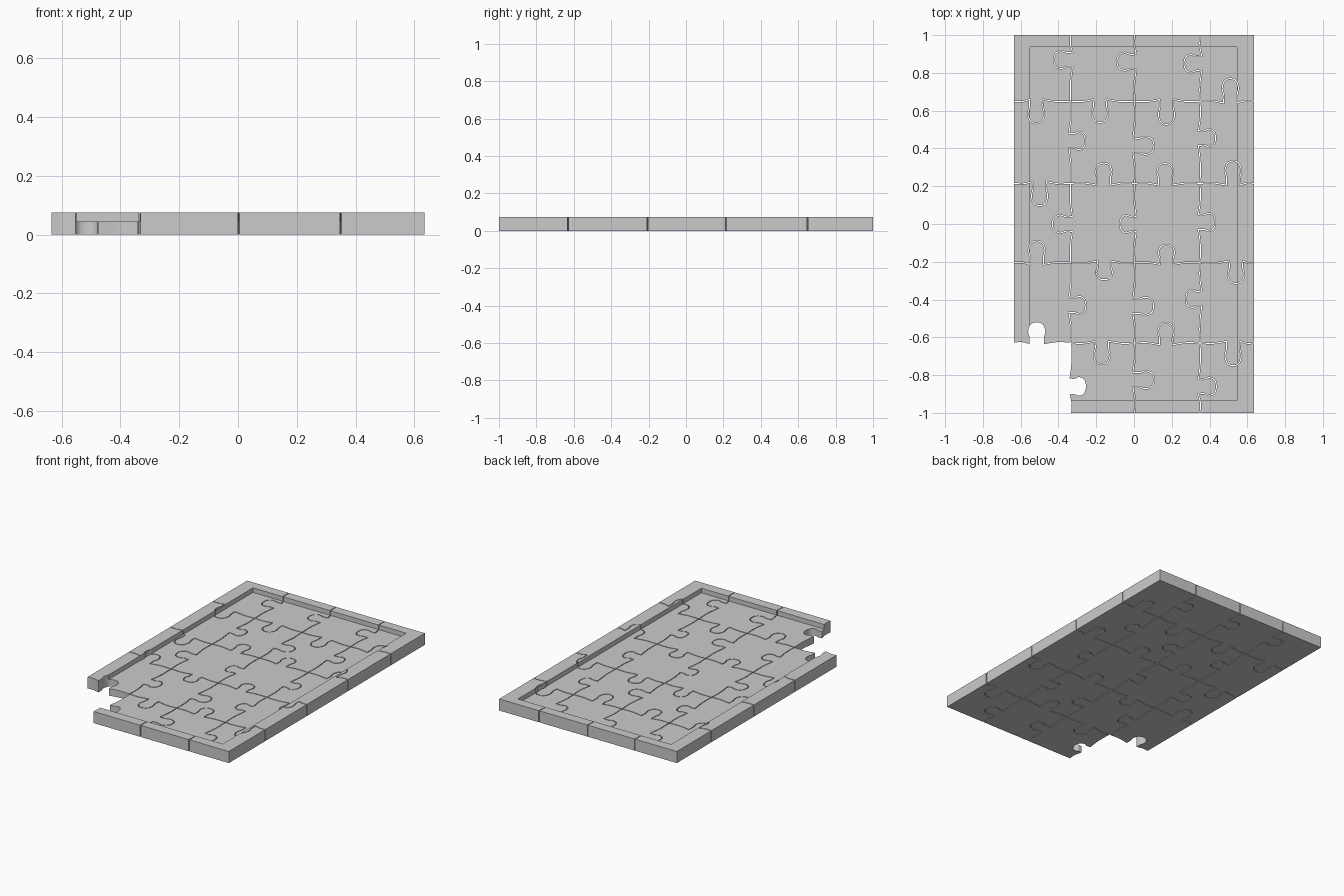
import bpy, bmesh
from mathutils import Vector
from mathutils.geometry import delaunay_2d_cdt

if "Cube" in bpy.data.objects:
    bpy.data.objects.remove(bpy.data.objects["Cube"])

RIM, FLOOR = 0.075, 0.045
GAP = 0.0025                      # half the gap between pieces
XS = [-0.635, -0.335, 0.003, 0.35, 0.635]
YS = [-1, -0.63, -0.205, 0.215, 0.65, 1]
# recess inside the raised rim
RECESS = [(-0.55, -0.935), (0.545, -0.935), (0.545, 0.938), (-0.55, 0.938)]

# knobs (centre along the cut, tip position across it)
V_KNOBS = [  # inner upright cuts, rows bottom to top
    [(-0.86, -0.257), (-0.43, -0.255), (0.0, -0.432), (0.44, -0.258), (0.87, -0.424)],
    [(-0.825, 0.107), (-0.435, 0.104), (0.0, -0.074), (0.415, 0.105), (0.86, -0.090)],
    [(-0.86, 0.436), (-0.395, 0.275), (0.01, 0.430), (0.455, 0.432), (0.85, 0.265)]]
H_KNOBS = [  # inner level cuts, columns left to right
    [(-0.515, -0.523), (-0.17, -0.742), (0.17, -0.523), (0.525, -0.75)],
    [(-0.515, -0.09), (-0.157, -0.295), (0.172, -0.11), (0.54, -0.315)],
    [(-0.5, 0.097), (-0.16, 0.322), (0.165, 0.32), (0.525, 0.333)],
    [(-0.518, 0.533), (-0.18, 0.537), (0.172, 0.527), (0.51, 0.77)]]


def smooth_curve(pts, steps=4):
    """Catmull-Rom curve through 2D points."""
    pts = [Vector(p) for p in pts]
    p = [2 * pts[0] - pts[1]] + pts + [2 * pts[-1] - pts[-2]]
    out = []
    for a, b, c, d in zip(p, p[1:], p[2:], p[3:]):
        for i in range(steps):
            t = i / steps
            out.append(0.5 * (2 * b + (c - a) * t + (2 * a - 5 * b + 4 * c - d) * t * t
                              + (3 * b - a - 3 * c + d) * t ** 3))
    return out + [pts[-1]]


def cut_line(lo, hi, base, knob, half):
    """Points (along, across) of one knobbed cut: run in, knob, run out."""
    c, tip = knob
    h = tip - base
    s = -0.009 if h > 0 else 0.009
    neck = half * 0.84
    a, b = (c - neck, base + s), (c + neck, base + s)
    side = [(-neck * 0.97, h * 0.25), (-half, h * 0.58), (-half * 0.7, h * 0.9)]
    prof = side + [(0, h)] + [(-x, y) for x, y in reversed(side)]
    run_in = smooth_curve([(lo, base), (lo + (a[0] - lo) * 0.5, base - s * 0.2), a])
    head = smooth_curve([a] + [(c + x, base + y) for x, y in prof] + [b])
    run_out = smooth_curve([b, (hi - (hi - b[0]) * 0.5, base - s * 0.2), (hi, base)])
    return run_in[:-1] + head + run_out[1:]


def level_cut(r, c):
    if r in (0, 5):
        return None
    return cut_line(XS[c], XS[c + 1], YS[r], H_KNOBS[r - 1][c], 0.043)


def upright_cut(c, r):
    if c in (0, 4):
        return None
    pts = cut_line(YS[r], YS[r + 1], XS[c], V_KNOBS[c - 1][r], 0.047)
    return [Vector((p.y, p.x)) for p in pts]


def inset(pts):
    """Shift a cut to its left with mitred corners, dropping both ends."""
    out = []
    for a, b, c in zip(pts, pts[1:], pts[2:]):
        u, v = (b - a).normalized(), (c - b).normalized()
        n = Vector((-u.y - v.y, u.x + v.x))
        out.append(b + n * GAP / (1 + u.dot(v)))
    return out


def outline(c, r):
    """Counter-clockwise outline of one piece."""
    x0 = XS[c] + GAP * (c > 0)
    x1 = XS[c + 1] - GAP * (c < 3)
    y0 = YS[r] + GAP * (r > 0)
    y1 = YS[r + 1] - GAP * (r < 4)
    corners = [(x0, y0), (x1, y0), (x1, y1), (x0, y1)]
    cuts = [level_cut(r, c), upright_cut(c + 1, r), level_cut(r + 1, c), upright_cut(c, r)]
    pts = []
    for i, (corner, cut) in enumerate(zip(corners, cuts)):
        pts.append(Vector(corner))
        if cut:
            pts += inset(cut if i < 2 else cut[::-1])
    return pts


def make_piece(name, pts):
    """Solid over an outline: low inside the recess, high on the rim."""
    n = len(pts)
    flat, _, tris, _, _, sources = delaunay_2d_cdt(
        pts + [Vector(p) for p in RECESS], [],
        [list(range(n)), list(range(n, n + 4))], 1, 1e-5)
    tops = [(t, FLOOR if 1 in s else RIM) for t, s in zip(tris, sources) if 0 in s]
    height = {(t[i], t[(i + 1) % len(t)]): h for t, h in tops for i in range(len(t))}

    bm = bmesh.new()
    cache = {}

    def vert(i, z):
        if (i, z) not in cache:
            cache[i, z] = bm.verts.new((flat[i].x, flat[i].y, z))
        return cache[i, z]

    for t, h in tops:
        bm.faces.new([vert(i, h) for i in t])
        bm.faces.new([vert(i, 0) for i in reversed(t)])
    # walls wherever the height drops
    for (a, b), h in height.items():
        low = height.get((b, a), 0)
        if h > low:
            bm.faces.new((vert(a, low), vert(b, low), vert(b, h), vert(a, h)))
    mesh = bpy.data.meshes.new(name)
    bm.to_mesh(mesh)
    bm.free()
    ob = bpy.data.objects.new(name, mesh)
    bpy.context.collection.objects.link(ob)


# puzzle pieces, with the front left corner missing
for r in range(5):
    for c in range(4):
        if (c, r) != (0, 0):
            rim = c in (0, 3) or r in (0, 4)
            make_piece(f"{'rim' if rim else 'inner'}_piece_{r}_{c}", outline(c, r))
